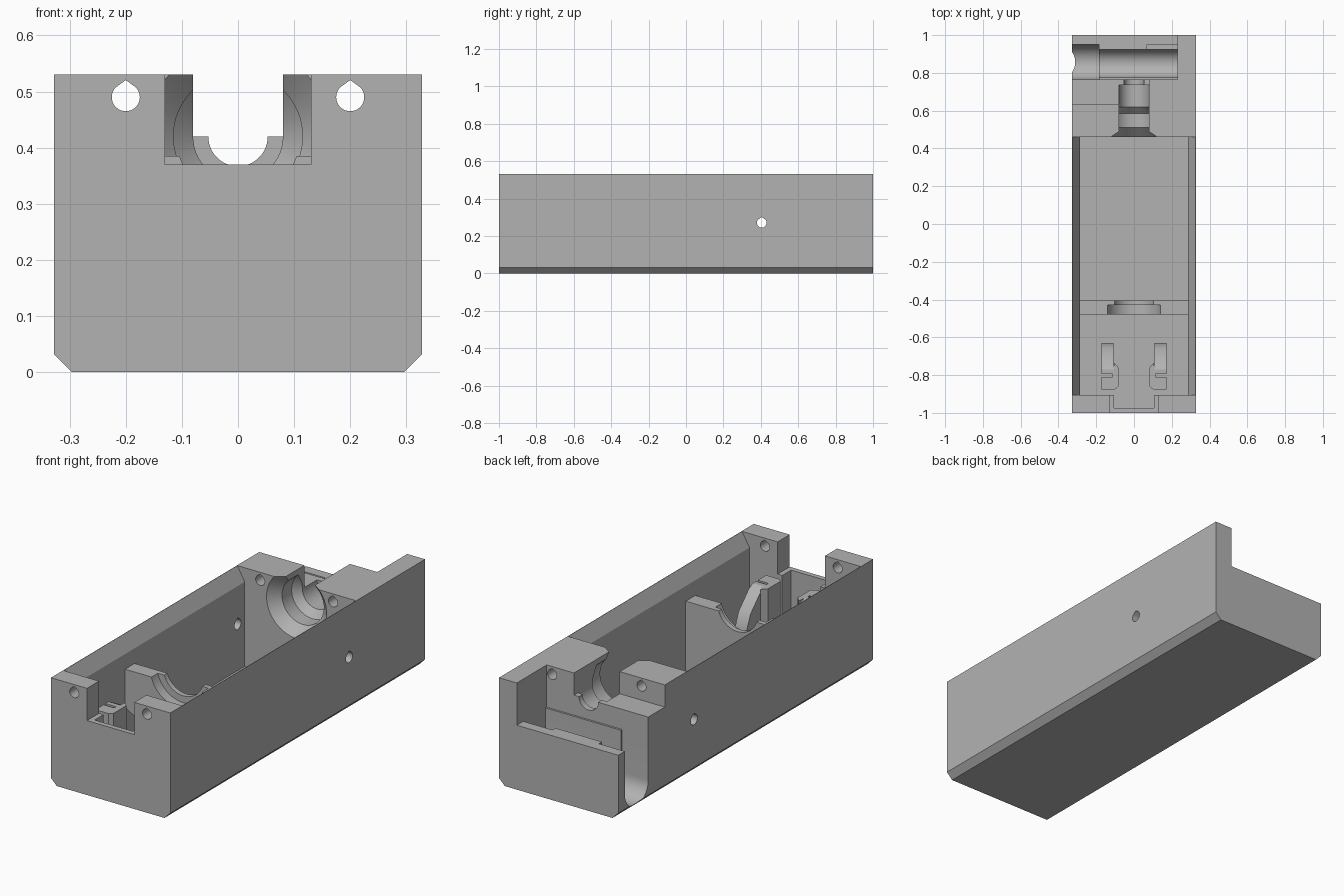
import bpy, bmesh, math
from mathutils import Vector

cube = bpy.data.objects.get("Cube")
if cube:
    bpy.data.objects.remove(cube)

grey = bpy.data.materials.new("plain grey")
grey.use_nodes = True
colour = (0.45, 0.45, 0.45, 1)
grey.diffuse_color = colour
grey.node_tree.nodes["Principled BSDF"].inputs["Base Color"].default_value = colour


def finish(name, bm):
    bmesh.ops.recalc_face_normals(bm, faces=bm.faces)
    mesh = bpy.data.meshes.new(name)
    bm.to_mesh(mesh)
    bm.free()
    mesh.materials.append(grey)
    obj = bpy.data.objects.new(name, mesh)
    bpy.context.scene.collection.objects.link(obj)
    return obj


def prism(name, axis, outline, start, end):
    """Extrude an outline along an axis: x takes (y, z), y takes (x, z), z takes (x, y)."""
    place = {"x": lambda a, b, t: (t, a, b),
             "y": lambda a, b, t: (a, t, b),
             "z": lambda a, b, t: (a, b, t)}[axis]
    bm = bmesh.new()
    face = bm.faces.new([bm.verts.new(place(a, b, start)) for a, b in outline])
    new = bmesh.ops.extrude_face_region(bm, geom=[face])["geom"]
    move = Vector(place(0, 0, end - start))
    bmesh.ops.translate(bm, vec=move, verts=[v for v in new if isinstance(v, bmesh.types.BMVert)])
    return finish(name, bm)


def box(name, x0, x1, y0, y1, z0, z1):
    return prism(name, "z", [(x0, y0), (x1, y0), (x1, y1), (x0, y1)], z0, z1)


def lathe(name, profile, height, sides=64):
    """Revolve (y, radius) points around an axis along y at the given height."""
    bm = bmesh.new()
    rings = []
    for y, r in profile:
        angles = [math.tau * i / sides for i in range(sides)]
        rings.append([bm.verts.new((r * math.cos(a), y, height + r * math.sin(a))) for a in angles])
    for lower, upper in zip(rings, rings[1:]):
        for i in range(sides):
            j = (i + 1) % sides
            bm.faces.new((lower[i], lower[j], upper[j], upper[i]))
    bm.faces.new(rings[0])
    bm.faces.new(rings[-1])
    return finish(name, bm)


def teardrop(a, b, r):
    """Round hole outline with a pointed roof."""
    arc = [math.radians(135 + 270 * i / 24) for i in range(25)]
    return [(a + r * math.cos(t), b + r * math.sin(t)) for t in arc] + [(a, b + r * 1.22)]


def trough(y, bottom, r, top):
    """U-shaped outline with a round floor."""
    arc = [math.pi + math.pi * i / 24 for i in range(25)]
    return ([(y - r, top)] + [(y + r * math.cos(t), bottom + r + r * math.sin(t)) for t in arc]
            + [(y + r, top)])


def cut(target, cutters):
    for cutter in cutters:
        mod = target.modifiers.new("cut", "BOOLEAN")
        mod.operation = "DIFFERENCE"
        mod.solver = "EXACT"
        mod.object = cutter
        bpy.context.view_layer.update()
        mesh = bpy.data.meshes.new_from_object(
            target.evaluated_get(bpy.context.evaluated_depsgraph_get()))
        target.modifiers.clear()
        target.data = mesh
        bpy.data.objects.remove(cutter)


W, H, FLOOR, AXIS = 0.328, 0.53, 0.04, 0.42
TOP = H + 0.1

# Housing block with chamfered lower edges
body = prism("housing", "y", [(-W, 0.032), (-W + 0.032, 0), (W - 0.032, 0),
                              (W, 0.032), (W, H), (-W, H)], -1, 1)

# Main cavity with bevelled rims
cavity = prism("cavity", "y", [(-0.285, FLOOR), (0.285, FLOOR), (0.285, 0.46), (0.326, H),
                               (0.326, TOP), (-0.326, TOP), (-0.326, H), (-0.285, 0.46)],
               -0.905, 0.46)
cuts = [
    cavity,
    # Front notch and the pocket behind its lip
    box("notch", -0.13, 0.13, -1.1, -0.9, 0.37, TOP),
    box("lip_pocket", -0.105, 0.105, -0.975, -0.9, FLOOR, TOP),
    # Stepped bore and open channel in the rear block
    lathe("bore", [(0.45, 0.175), (0.51, 0.115), (0.585, 0.115), (0.62, 0.08),
                   (0.735, 0.08), (0.7351, 0.053), (0.8, 0.053)], AXIS),
    box("channel", -0.08, 0.08, 0.45, 0.8, AXIS, TOP),
    # Rear recess and lowered shelf
    box("rear_recess", -0.4, 0.23, 0.765, 1.1, 0.32, TOP),
    box("shelf", -0.4, -0.08, 0.635, 0.8, AXIS, TOP),
    # Cross trough with a narrower inner part
    prism("outer_trough", "x", trough(0.857, 0.015, 0.092, 0.4), -0.4, -0.185),
    prism("inner_trough", "x", trough(0.85, 0.035, 0.075, 0.4), -0.2, 0.23),
    box("trough_relief", 0.07, 0.23, 0.84, 0.949, 0.2, 0.4),
    # Cross pin hole
    prism("pin_hole", "x", teardrop(0.405, 0.27, 0.026), -0.5, 0.5),
]
# Long screw holes
for x in (-0.2, 0.2):
    cuts.append(prism("screw_hole", "y", teardrop(x, 0.49, 0.025), -1.2, 1.2))
cut(body, cuts)

# Cradle wall with a stepped round seat
cradle = box("cradle_wall", -0.287, 0.287, -0.48, -0.405, FLOOR - 0.01, 0.385)
cut(cradle, [lathe("seat", [(-0.6, 0.144), (-0.43, 0.144), (-0.4299, 0.11), (-0.3, 0.11)], AXIS)])

# Holding clips: a sloped rib and a hooked post on each side
parts = [body, cradle]
for side, s in (("right", -1), ("left", 1)):
    parts.append(prism(side + "_clip_rib", "x",
                       [(-0.63, FLOOR - 0.01), (-0.63, 0.2), (-0.66, 0.27), (-0.74, 0.35),
                        (-0.77, 0.365), (-0.795, 0.365), (-0.795, FLOOR - 0.01)],
                       s * 0.108, s * 0.172))
    parts.append(prism(side + "_clip_post", "z",
                       [(s * 0.172, -0.875), (s * 0.1, -0.875), (s * 0.082, -0.86),
                        (s * 0.082, -0.76), (s * 0.105, -0.735), (s * 0.115, -0.81),
                        (s * 0.172, -0.81)], FLOOR - 0.01, 0.365))

# Smooth curved surfaces, crisp edges
bpy.ops.object.select_all(action="DESELECT")
for part in parts:
    part.select_set(True)
bpy.context.view_layer.objects.active = body
bpy.ops.object.shade_smooth_by_angle(angle=math.radians(25))
